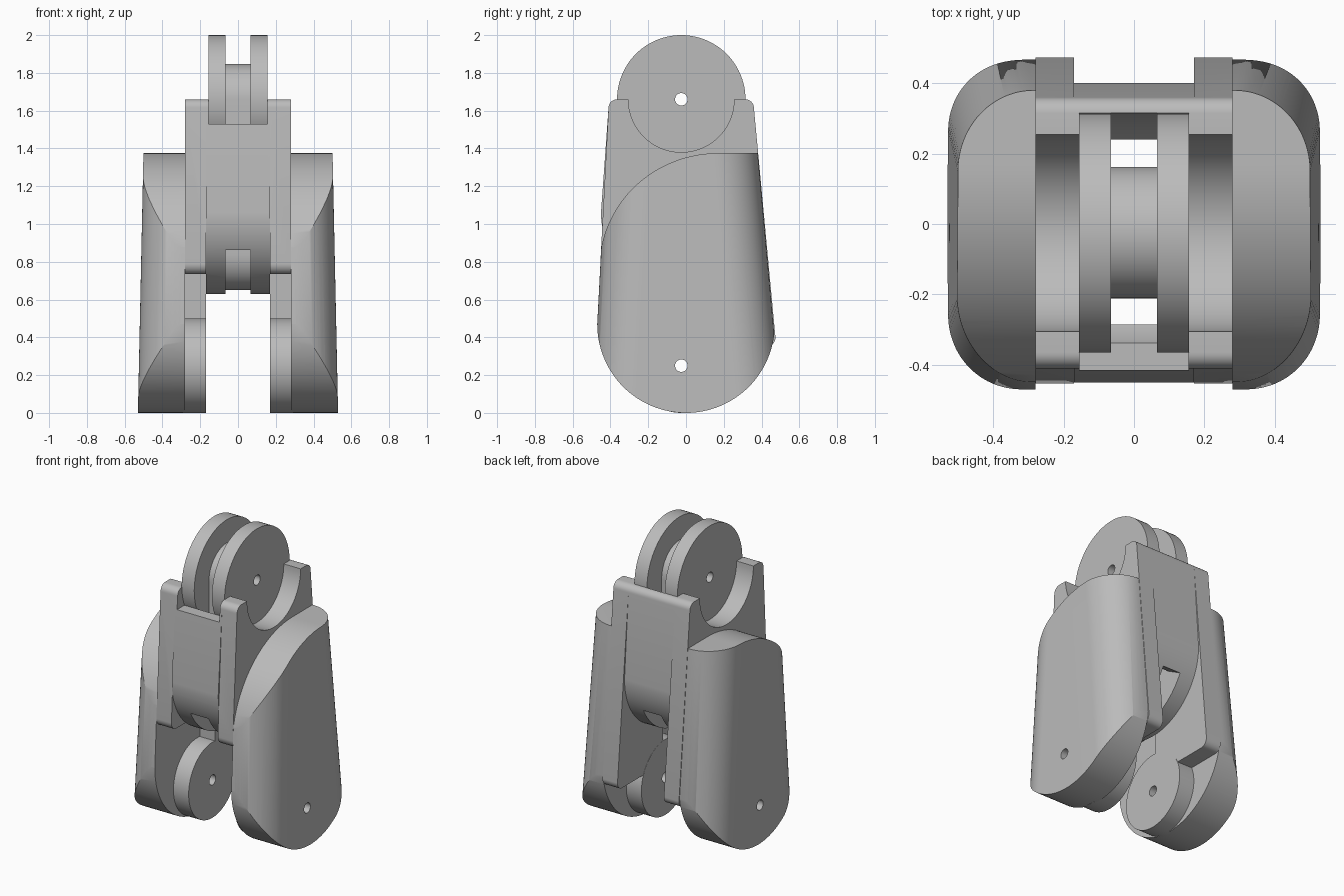
import bpy, bmesh, math

cube = bpy.data.objects.get("Cube")
if cube:
    bpy.data.objects.remove(cube, do_unlink=True)

grey = bpy.data.materials.new("plain grey")
grey.use_nodes = True
tone = (0.5, 0.5, 0.5, 1)
grey.diffuse_color = tone
grey.node_tree.nodes["Principled BSDF"].inputs["Base Color"].default_value = tone


def front(z):
    return -0.495 + 0.053 * z


def back(z):
    return 0.505 - 0.091 * z


def arc(cy, cz, ry, rz, a0, a1, n=32):
    """Points of an elliptical arc, angles in degrees."""
    angles = [math.radians(a0 + (a1 - a0) * i / n) for i in range(n + 1)]
    return [(cy + ry * math.cos(a), cz + rz * math.sin(a)) for a in angles]


def circle(cy, cz, r, n=72):
    return arc(cy, cz, r, r, 0, 360, n)[:-1]


def loft(name, lower, upper):
    """Closed solid between two rings with equal point counts."""
    bm = bmesh.new()
    a = [bm.verts.new(p) for p in lower]
    b = [bm.verts.new(p) for p in upper]
    bm.faces.new(a)
    bm.faces.new(b[::-1])
    for i in range(len(a)):
        j = (i + 1) % len(a)
        bm.faces.new((a[j], a[i], b[i], b[j]))
    bmesh.ops.recalc_face_normals(bm, faces=bm.faces)
    mesh = bpy.data.meshes.new(name)
    bm.to_mesh(mesh)
    bm.free()
    mesh.materials.append(grey)
    obj = bpy.data.objects.new(name, mesh)
    bpy.context.collection.objects.link(obj)
    return obj


def prism(name, profile, x0, x1):
    return loft(name, [(x0, y, z) for y, z in profile], [(x1, y, z) for y, z in profile])


def block(name, x0, x1, y0, y1, z0, z1):
    return prism(name, [(y0, z0), (y1, z0), (y1, z1), (y0, z1)], x0, x1)


def activate(obj):
    bpy.ops.object.select_all(action='DESELECT')
    obj.select_set(True)
    bpy.context.view_layer.objects.active = obj


def combine(obj, other, operation='DIFFERENCE'):
    mod = obj.modifiers.new("combine", 'BOOLEAN')
    mod.operation, mod.object, mod.solver = operation, other, 'EXACT'
    activate(obj)
    bpy.ops.object.modifier_apply(modifier=mod.name)
    bpy.data.objects.remove(other, do_unlink=True)


PY = -0.025            # pivot line
TOP, LOW = 1.66, 0.25  # pivot heights


def finish(obj):
    # Drill both pivot holes and smooth the curved faces
    for z in (TOP, LOW):
        combine(obj, prism("drill", circle(PY, z, 0.033, 32), -0.7, 0.7))
    activate(obj)
    bpy.ops.object.shade_smooth_by_angle(angle=math.radians(30))


# Body: rounded shoulders above, round knuckle below
r = 0.045
shoulders = (arc(back(1.6) - r, TOP - r, r, r, 0, 90, 8)
             + arc(front(1.6) + r, TOP - r, r, r, 90, 180, 8))
body = prism("body", shoulders + arc(PY, 1.06, 0.425, 0.43, 180, 360, 48), -0.17, 0.17)

# Side flanges with a long rear heel
flange_profile = (shoulders + arc(front(0.78) + 0.05, 0.79, 0.05, 0.055, 180, 270, 8)
                  + [(0, 0.735), (0, 0.35)]
                  + arc(back(0.4) - 0.04, 0.40, 0.045, 0.05, 270, 360, 8))
for s in (1, -1):
    combine(body, prism("flange", flange_profile, s * 0.17, s * 0.28), 'UNION')

# Shoulder recesses, front notch and central tunnel
for s in (1, -1):
    combine(body, prism("recess", circle(PY, TOP, 0.28), s * 0.155, s * 0.4))
combine(body, block("notch", -0.155, 0.155, -0.6, PY, 1.53, 1.8))
combine(body, prism("groove", circle(PY, TOP, 0.34), -0.065, 0.065))
combine(body, block("tunnel", -0.065, 0.065, -0.285, 0.24, 0.5, 1.7))
for s in (1, -1):
    flare = [(PY + s * y, z) for y, z in ((0.2, 0.5), (0.5, 0.5), (0.5, 0.84), (0.38, 0.86), (0.2, 0.96))]
    combine(body, prism("flare", flare, -0.065, 0.065))
finish(body)

# Web and hub inside the tunnel
web_profile = arc(PY, TOP, 0.187, 0.187, 0, 180, 40) + arc(PY, 0.84, 0.187, 0.19, 180, 360, 24)
finish(prism("center_web", web_profile, -0.066, 0.066))

for s, side in ((1, "left"), (-1, "right")):
    # Upper hinge discs and lower hinge discs
    finish(prism(side + "_upper_disc", circle(PY, TOP, 0.34, 96), s * 0.065, s * 0.157))
    finish(prism(side + "_lower_disc", circle(PY, LOW, 0.25, 96), s * 0.169, s * 0.295))

    # Outer shell: tapered rounded plan, trimmed by the side outline
    rings = []
    for z, x in ((-0.05, 0.531), (1.45, 0.499)):
        plan = ([(0.28, front(z))] + arc(x - 0.215, front(z) + 0.23, 0.215, 0.23, -90, 0, 24)
                + arc(x - 0.215, back(z) - 0.23, 0.215, 0.23, 0, 90, 24) + [(0.28, back(z))])
        rings.append([(s * px, py, z) for px, py in plan])
    shell = loft(side + "_shell", *rings)
    outline = (arc(0, 0.47, 0.47, 0.47, 180, 360, 64) + [(0.6, 0.47), (0.6, 1.375)]
               + arc(0.17, 0.76, 0.63, 0.615, 90, 180, 40) + [(-0.6, 0.74), (-0.6, 0.47)])
    combine(shell, prism("outline", outline, s * 0.2, s * 0.7), 'INTERSECT')
    finish(shell)
